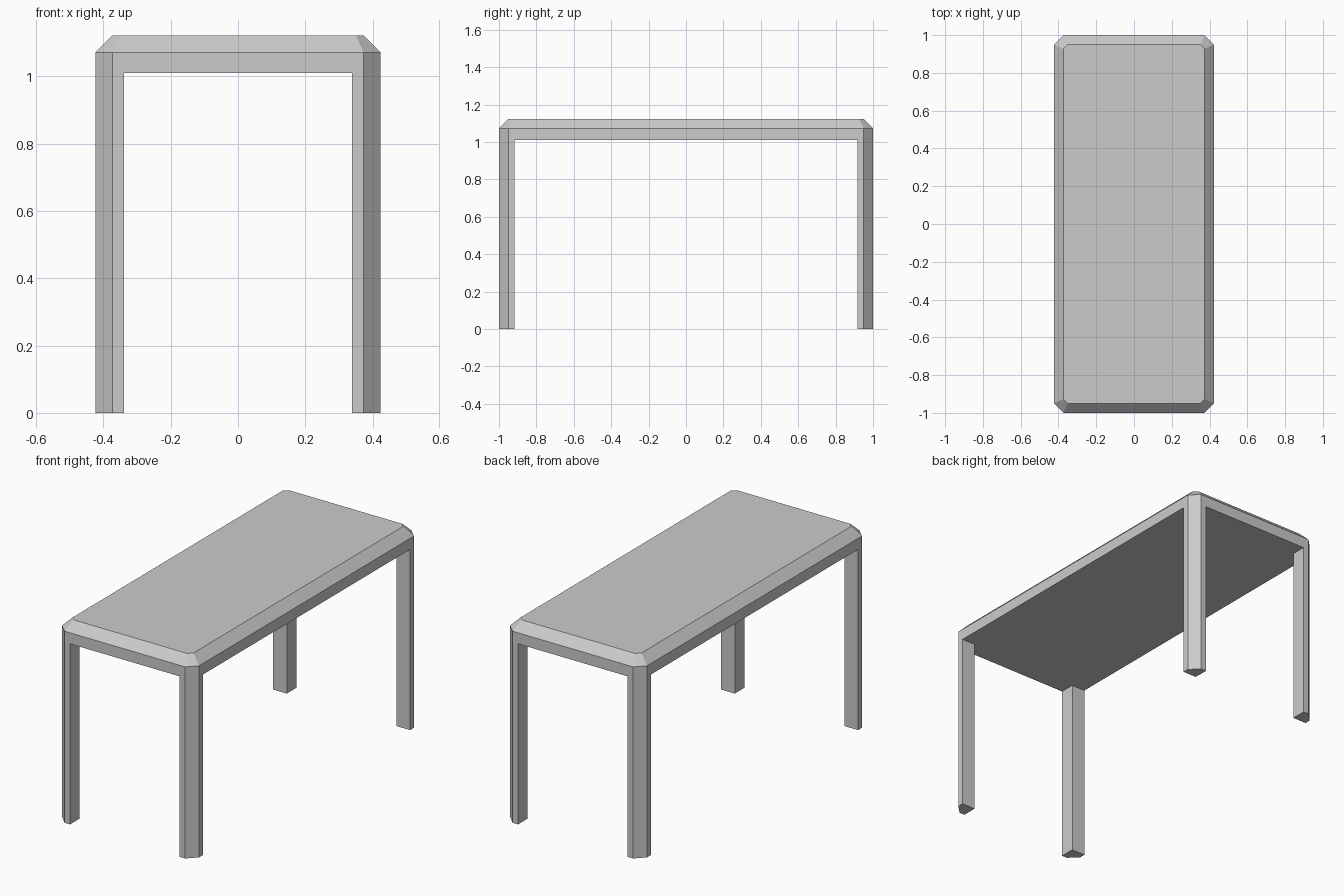
import bpy, bmesh

if "Cube" in bpy.data.objects:
    bpy.data.objects.remove(bpy.data.objects["Cube"])

HX, HY = 0.4235, 1.0      # half width and half length
TOP, EDGE, UNDER = 1.122, 1.072, 1.01
CUT, LEG = 0.05, 0.084    # chamfer size, leg thickness


def ring(bm, z, inset, cut):
    """Corner-cut rectangle, four points per corner (leg edge, cut, cut, leg edge)."""
    x, y = HX - inset, HY - inset
    verts = []
    for sx, sy in ((1, 1), (-1, 1), (-1, -1), (1, -1)):
        pts = [(x, HY - LEG), (x, y - cut), (x - cut, y), (HX - LEG, y)]
        if sx * sy < 0:
            pts.reverse()
        verts += [bm.verts.new((sx * px, sy * py, z)) for px, py in pts]
    return verts


bm = bmesh.new()

# tabletop: straight apron, then chamfer, then flat top
rings = [ring(bm, UNDER, 0, CUT), ring(bm, EDGE, 0, CUT), ring(bm, TOP, CUT, 0.023)]
for low, high in zip(rings, rings[1:]):
    for i in range(16):
        j = (i + 1) % 16
        bm.faces.new((low[i], low[j], high[j], high[i]))
bm.faces.new(rings[2])

# underside: a cross between the legs and a pentagon at each corner
base = rings[0]
cross, feet = [], []
for k, (sx, sy) in enumerate(((1, 1), (-1, 1), (-1, -1), (1, -1))):
    corner = base[4 * k:4 * k + 4]
    inner = bm.verts.new((sx * (HX - LEG), sy * (HY - LEG), UNDER))
    cross += [corner[0], inner, corner[3]]
    feet.append(bm.faces.new([inner] + corner[::-1]))
bm.faces.new(cross[::-1])

# legs: corner pentagons pulled down to the floor
for face in bmesh.ops.extrude_discrete_faces(bm, faces=feet)["faces"]:
    for v in face.verts:
        v.co.z = 0

# weld and merge coplanar faces so legs and apron are flush
bmesh.ops.remove_doubles(bm, verts=bm.verts, dist=1e-5)
bmesh.ops.dissolve_limit(bm, angle_limit=0.01, verts=bm.verts, edges=bm.edges)
bmesh.ops.recalc_face_normals(bm, faces=bm.faces)

mesh = bpy.data.meshes.new("table")
bm.to_mesh(mesh)
bm.free()
bpy.context.collection.objects.link(bpy.data.objects.new("table", mesh))
